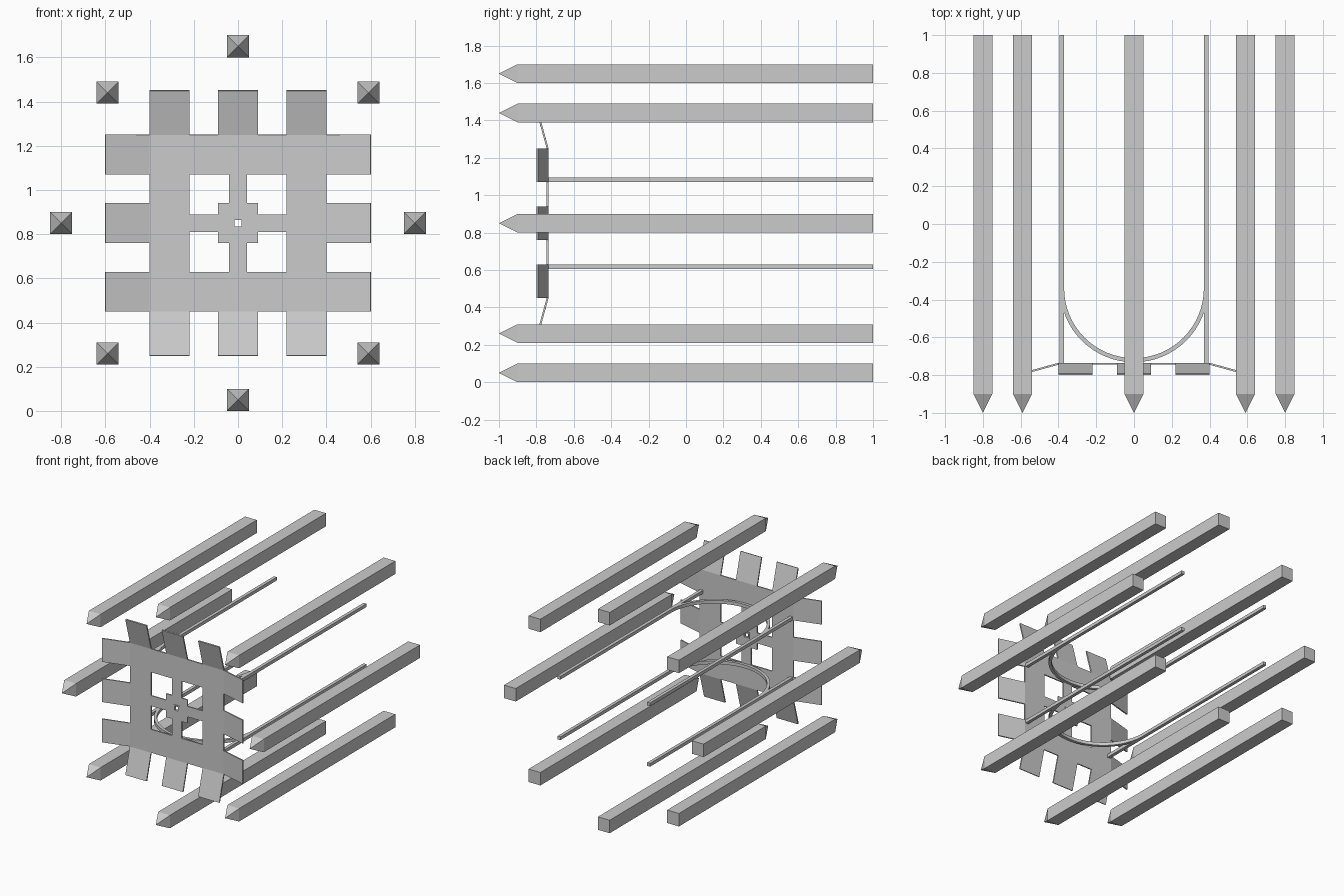
import bpy, bmesh, math

if "Cube" in bpy.data.objects:
    bpy.data.objects.remove(bpy.data.objects["Cube"])

CZ = 0.85  # height of the common axis


def make_object(name, bm):
    bmesh.ops.recalc_face_normals(bm, faces=bm.faces)
    me = bpy.data.meshes.new(name)
    bm.to_mesh(me)
    bm.free()
    ob = bpy.data.objects.new(name, me)
    bpy.context.collection.objects.link(ob)
    return ob


def square_bar(name, x, z, half, y0, y1, tip=None):
    """Square bar along y, optionally with a pyramid tip at the front."""
    bm = bmesh.new()
    corners = [(-half, -half), (half, -half), (half, half), (-half, half)]
    front = [bm.verts.new((x + a, y0, z + b)) for a, b in corners]
    back = [bm.verts.new((x + a, y1, z + b)) for a, b in corners]
    bm.faces.new(back)
    apex = bm.verts.new((x, tip, z)) if tip is not None else None
    if apex is None:
        bm.faces.new(front)
    for i in range(4):
        j = (i + 1) % 4
        bm.faces.new((front[i], front[j], back[j], back[i]))
        if apex:
            bm.faces.new((front[j], front[i], apex))
    return make_object(name, bm)


def loop_sweep(name, rings, closed):
    """Skin consecutive four-point rings."""
    bm = bmesh.new()
    vs = [[bm.verts.new(p) for p in r] for r in rings]
    n = len(vs)
    for i in range(n if closed else n - 1):
        a, b = vs[i], vs[(i + 1) % n]
        for k in range(4):
            m = (k + 1) % 4
            bm.faces.new((a[k], a[m], b[m], b[k]))
    if not closed:
        bm.faces.new(vs[0])
        bm.faces.new(vs[-1])
    return make_object(name, bm)


# Eight pointed bars around the axis; diagonal ones sit a little outside the circle
for i in range(8):
    ang = i * math.pi / 4
    r = 0.8 if i % 2 == 0 else 0.59 * math.sqrt(2)
    square_bar(f"pointed_bar_{i + 1}", r * math.cos(ang), CZ + r * math.sin(ang),
               0.05, -0.9, 1.0, tip=-1.0)

# Lattice plate with tabs folded forward
half = [0.025, 0.04, 0.09, 0.22, 0.40, 0.60]
grid = [-h for h in reversed(half)] + half


def is_solid(u, v):
    a, b = max(abs(u), abs(v)), min(abs(u), abs(v))
    if a > 0.40:
        return b < 0.09 or 0.22 < b < 0.40
    if a > 0.22:
        return True
    return a > 0.025 and (b < 0.04 or a < 0.09)


bm = bmesh.new()
verts = {}


def plate_vert(u, v):
    if (u, v) not in verts:
        fold = max(0.0, max(abs(u), abs(v)) - 0.40)
        verts[u, v] = bm.verts.new((u, -0.74 - 0.275 * fold, CZ + v))
    return verts[u, v]


for u0, u1 in zip(grid, grid[1:]):
    for v0, v1 in zip(grid, grid[1:]):
        if is_solid((u0 + u1) / 2, (v0 + v1) / 2):
            bm.faces.new([plate_vert(*p) for p in
                          ((u0, v0), (u1, v0), (u1, v1), (u0, v1))])
plate = make_object("lattice_plate", bm)
solid = plate.modifiers.new("thickness", 'SOLIDIFY')
solid.thickness = 0.01
solid.offset = 0

# Small square bushing in the centre hole
rings = []
for sx, sz in ((-1, -1), (1, -1), (1, 1), (-1, 1)):
    rings.append([(sx * r, y, CZ + sz * r) for r, y in
                  ((0.025, -0.75), (0.025, -0.73), (0.015, -0.73), (0.015, -0.75))])
loop_sweep("centre_bushing", rings, True)

# Thin rods running back from the plate, with a half-round brace per level
for level, z in (("lower", 0.617), ("upper", 1.083)):
    for side, x in (("left", -0.382), ("right", 0.382)):
        square_bar(f"{level}_{side}_rod", x, z, 0.0125, -0.737, 1.0)
    rings = []
    for i in range(33):
        t = math.pi + math.pi * i / 32
        rings.append([(r * math.cos(t), -0.34 + r * math.sin(t), z + dz)
                      for r, dz in ((0.37, -0.0125), (0.392, -0.0125),
                                    (0.392, 0.0125), (0.37, 0.0125))])
    brace = loop_sweep(f"{level}_round_brace", rings, False)
    bpy.ops.object.select_all(action='DESELECT')
    brace.select_set(True)
    bpy.context.view_layer.objects.active = brace
    bpy.ops.object.shade_smooth_by_angle()
